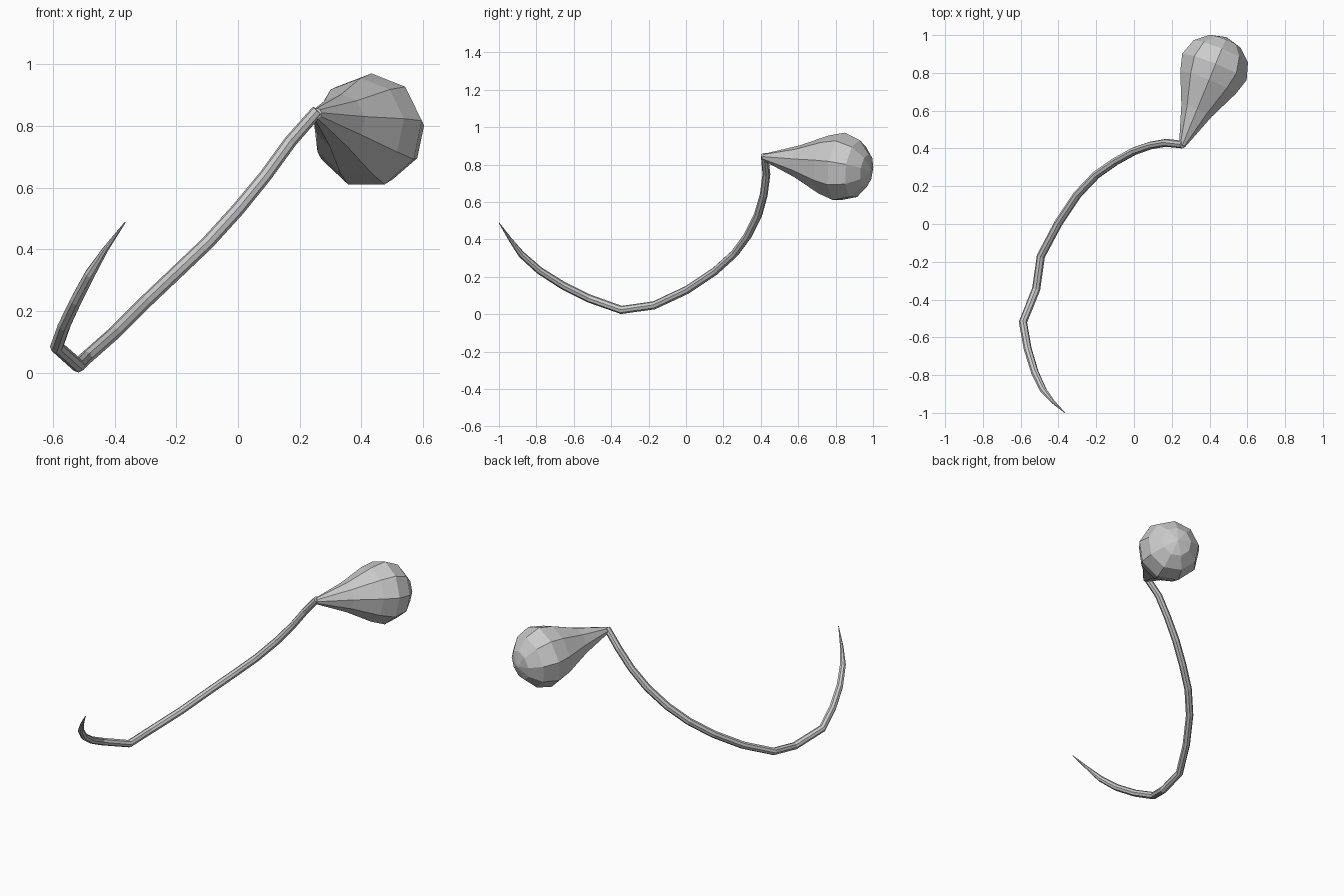
import bpy, bmesh
from math import cos, sin, pi
from mathutils import Vector

if "Cube" in bpy.data.objects:
    bpy.data.objects.remove(bpy.data.objects["Cube"])

# Curved hook wire: x, y, z, radius
path = [
    (0.258, 0.42, 0.85, .02), (0.17, 0.43, 0.75, .021), (0.09, 0.416, 0.64, .021),
    (0.0, 0.385, 0.53, .022), (-0.1, 0.33, 0.42, .022), (-0.2, 0.26, 0.325, .022),
    (-0.3, 0.155, 0.23, .022), (-0.4, 0.005, 0.13, .022), (-0.493, -0.17, 0.048, .022),
    (-0.518, -0.345, 0.023, .022), (-0.588, -0.52, 0.085, .022), (-0.563, -0.66, 0.155, .021),
    (-0.525, -0.785, 0.235, .02), (-0.48, -0.88, 0.32, .018), (-0.43, -0.94, 0.40, .010),
    (-0.366, -0.999, 0.488, .002)]
curve = bpy.data.curves.new("hook_wire", 'CURVE')
curve.dimensions = '3D'
curve.bevel_depth = 1.0
curve.bevel_resolution = 2
curve.use_fill_caps = True
spline = curve.splines.new('POLY')
spline.points.add(len(path) - 1)
spline.use_smooth = False
for p, (x, y, z, r) in zip(spline.points, path):
    p.co = (x, y, z, 1)
    p.radius = r
wire = bpy.data.objects.new("hook_wire", curve)
bpy.context.collection.objects.link(wire)
bpy.context.view_layer.objects.active = wire
wire.select_set(True)
bpy.ops.object.convert(target='MESH')

# Nine-sided teardrop bulb: distance along axis, radius
profile = [(0, .018), (.2, .088), (.36, .161), (.45, .187), (.54, .158), (.6, .09)]
base = Vector((0.255, 0.415, 0.84))
axis = Vector((0.17, 0.415, -0.055)).normalized()
side = axis.cross(Vector((0, 0, 1))).normalized()
up = side.cross(axis)
SIDES = 9
bm = bmesh.new()
rings = []
for t, r in profile:
    rings.append([bm.verts.new(base + axis * t + r * (cos(a) * up + sin(a) * side))
                  for a in (2 * pi * i / SIDES for i in range(SIDES))])
tip = bm.verts.new(base + axis * .625)
for i in range(SIDES):
    j = (i + 1) % SIDES
    for a, b in zip(rings, rings[1:]):
        bm.faces.new((a[i], a[j], b[j], b[i]))
    bm.faces.new((rings[-1][i], rings[-1][j], tip))
bm.faces.new(rings[0])
bmesh.ops.recalc_face_normals(bm, faces=bm.faces)
mesh = bpy.data.meshes.new("bulb_handle")
bm.to_mesh(mesh)
bm.free()
bpy.context.collection.objects.link(bpy.data.objects.new("bulb_handle", mesh))
